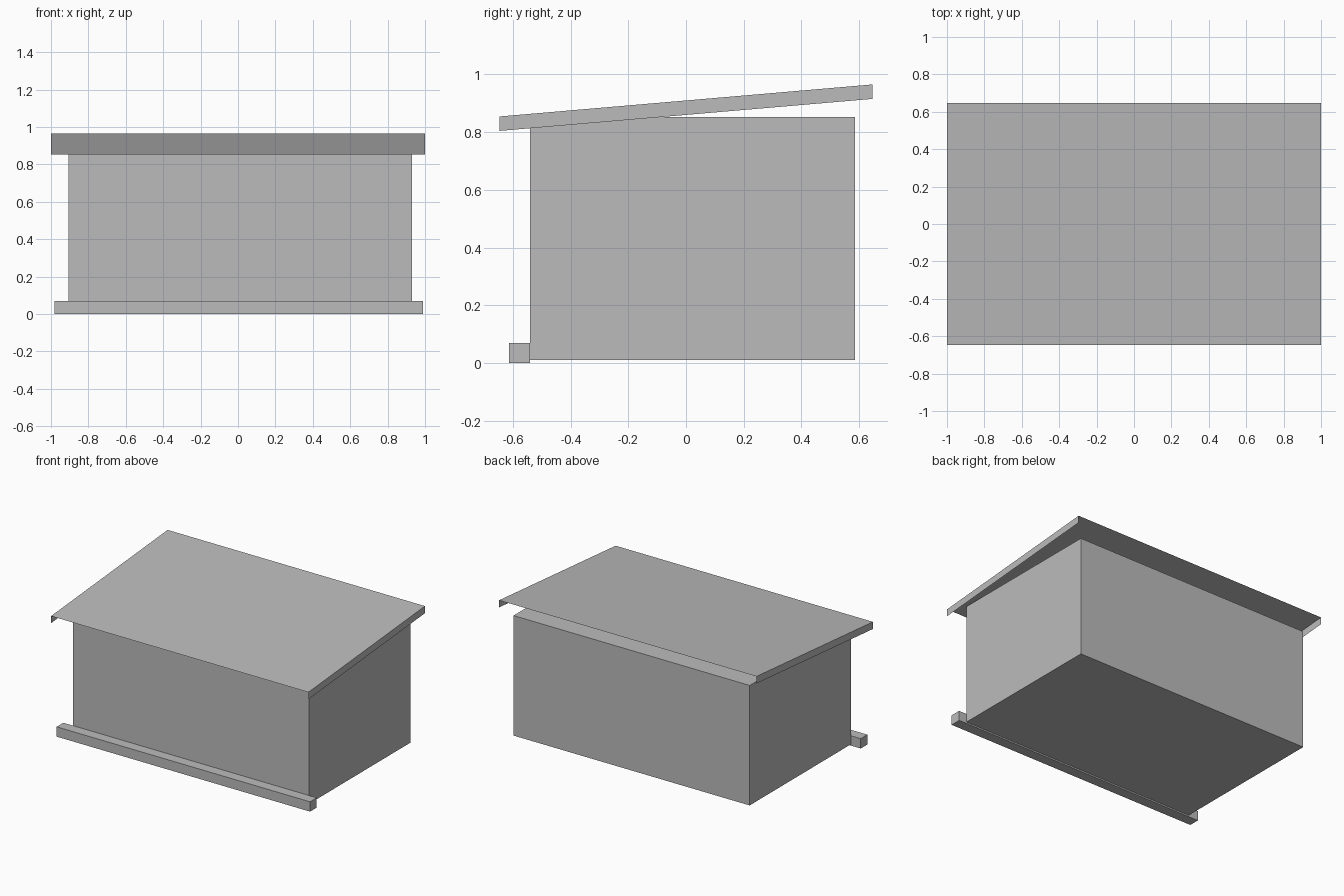
import bpy
import bmesh

cube = bpy.data.objects.get("Cube")
if cube:
    bpy.data.objects.remove(cube, do_unlink=True)

grey = bpy.data.materials.new("plain_grey")
grey.use_nodes = True
colour = (0.5, 0.5, 0.5, 1)
grey.diffuse_color = colour
grey.node_tree.nodes["Principled BSDF"].inputs["Base Color"].default_value = colour


def finish(name, bm):
    mesh = bpy.data.meshes.new(name)
    bm.to_mesh(mesh)
    bm.free()
    mesh.materials.append(grey)
    obj = bpy.data.objects.new(name, mesh)
    bpy.context.collection.objects.link(obj)
    return obj


def box(name, low, high):
    bm = bmesh.new()
    bmesh.ops.create_cube(bm, size=1)
    for v in bm.verts:
        v.co = [(a + b) / 2 + c * (b - a) for a, b, c in zip(low, high, v.co)]
    return finish(name, bm)


# Closed body and the sill bar along its front foot
box("body", (-0.905, -0.54, 0.01), (0.93, 0.586, 0.853))
box("front_sill", (-0.98, -0.614, 0), (0.99, -0.54, 0.069))

# Sloping sheet roof: thin, with a folded lip down each side, open front and back
front_y, back_y = -0.647, 0.647
front_z, back_z = 0.854, 0.965
lip = 0.05
section = [(-1, -lip), (-1, 0), (1, 0), (1, -lip)]
bm = bmesh.new()
front = [bm.verts.new((x, front_y, front_z + d)) for x, d in section]
back = [bm.verts.new((x, back_y, back_z + d)) for x, d in section]
for i in range(len(section) - 1):
    bm.faces.new((front[i], front[i + 1], back[i + 1], back[i]))
finish("roof_sheet", bm)
